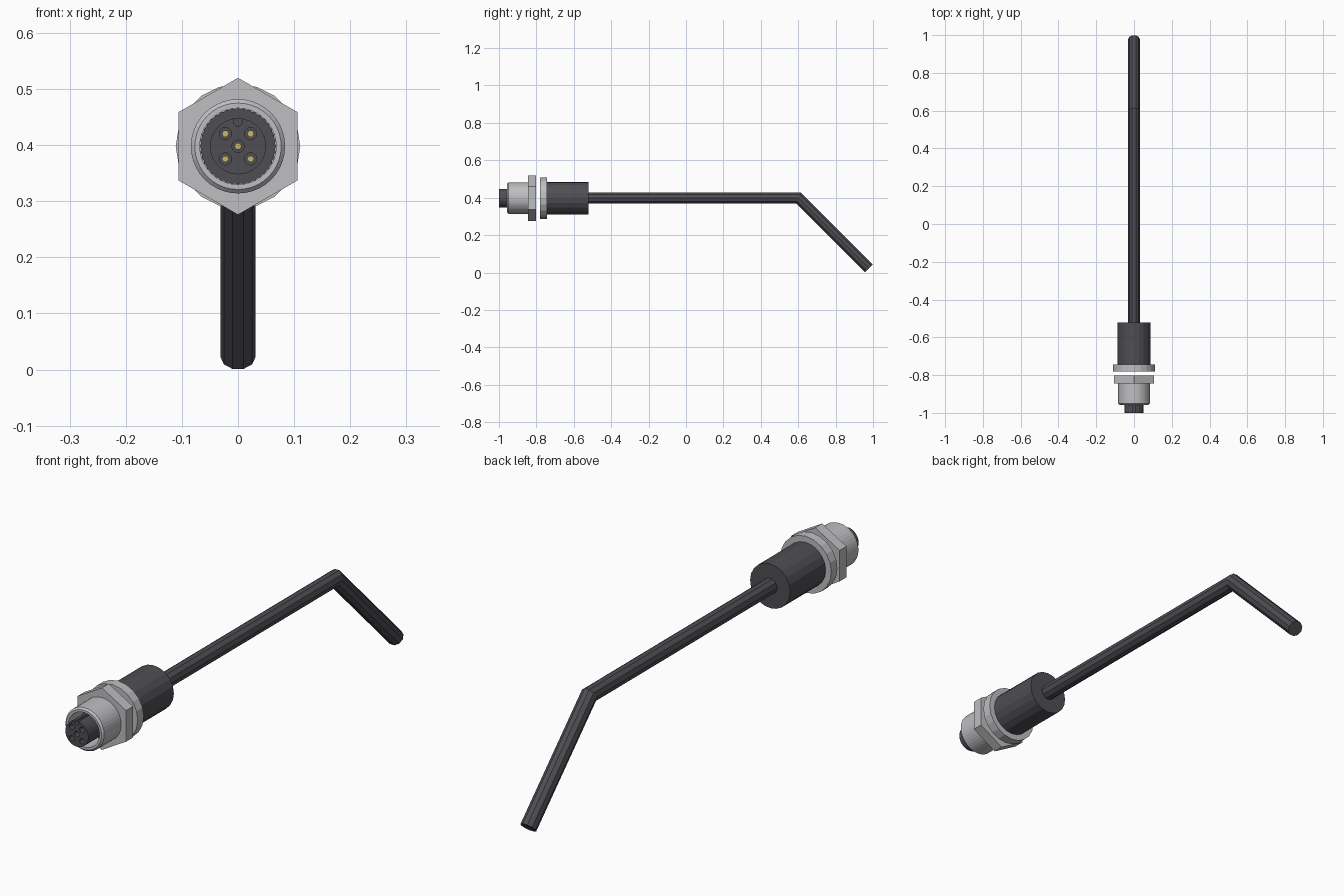
import bpy, bmesh, math
from mathutils import Matrix, Vector

cube = bpy.data.objects.get("Cube")
if cube:
    bpy.data.objects.remove(cube, do_unlink=True)

AXIS_Z = 0.398


def material(name, rgb):
    m = bpy.data.materials.new(name)
    m.use_nodes = True
    m.diffuse_color = (*rgb, 1)
    m.node_tree.nodes["Principled BSDF"].inputs["Base Color"].default_value = (*rgb, 1)
    return m


METAL = material("light grey metal", (0.52, 0.52, 0.54))
DARK = material("dark plastic", (0.078, 0.076, 0.088))
GOLD = material("gold contact", (0.58, 0.47, 0.15))


def finish(name, bm, mat):
    bmesh.ops.recalc_face_normals(bm, faces=bm.faces)
    mesh = bpy.data.meshes.new(name)
    bm.to_mesh(mesh)
    bm.free()
    mesh.materials.append(mat)
    ob = bpy.data.objects.new(name, mesh)
    bpy.context.collection.objects.link(ob)
    return ob


def add_lathe(bm, profile, sides, phase=0, x=0, z=0, teeth=None):
    """Revolve (y, radius) points about y and cap both ends; teeth maps ring index to tooth depth."""
    rings = []
    for n, (y, r) in enumerate(profile):
        depth = (teeth or {}).get(n, 0)
        ring = []
        for i in range(sides):
            a = phase + math.tau * i / sides
            rr = r - depth * (i % 2)
            ring.append(bm.verts.new((x + rr * math.cos(a), y, AXIS_Z + z + rr * math.sin(a))))
        rings.append(ring)
    for a, b in zip(rings, rings[1:]):
        for i in range(sides):
            j = (i + 1) % sides
            bm.faces.new((a[i], a[j], b[j], b[i]))
    bm.faces.new(rings[0])
    bm.faces.new(rings[-1])


def lathe(name, profile, sides, mat, **kw):
    bm = bmesh.new()
    add_lathe(bm, profile, sides, **kw)
    return finish(name, bm, mat)


# Threaded shell: dark toothed bore inside a chamfered metal sleeve
lathe("shell", [(-0.86, 0.068), (-0.957, 0.068), (-0.957, 0.077),
                (-0.950, 0.084), (-0.82, 0.084)], 40, METAL)
lathe("bore_lining", [(-0.862, 0.068), (-0.865, 0.068)], 80, DARK, teeth={0: 0.002, 1: 0.002})

# Hexagonal nut, then the separate flange behind a narrow gap
lathe("hex_nut", [(-0.845, 0.122), (-0.802, 0.122)], 6, METAL, phase=math.pi / 2)
lathe("flange", [(-0.781, 0.111), (-0.743, 0.111)], 20, METAL)
lathe("rear_body", [(-0.75, 0.087), (-0.522, 0.087)], 20, DARK)

# Socket insert with contact holes and a keyway
insert = lathe("socket_insert", [(-1.0, 0.05), (-0.85, 0.05)], 32, DARK)
P = 0.0225
holes = [(0, 0)] + [(sx * P, sz * P) for sx in (-1, 1) for sz in (-1, 1)]
bm = bmesh.new()
for hx, hz in holes:
    add_lathe(bm, [(-1.02, 0.011), (-0.96, 0.011)], 12, x=hx, z=hz)
add_lathe(bm, [(-1.02, 0.008), (-0.92, 0.008)], 12, x=0, z=0.044)
cutter = finish("hole_cutter", bm, DARK)
cutter.hide_render = True
mod = insert.modifiers.new("holes", "BOOLEAN")
mod.operation = "DIFFERENCE"
mod.solver = "EXACT"
mod.object = cutter
bpy.context.view_layer.objects.active = insert
bpy.ops.object.modifier_apply(modifier=mod.name)
bpy.data.objects.remove(cutter, do_unlink=True)

# Gold contacts at the bottom of the holes
bm = bmesh.new()
for hx, hz in holes:
    add_lathe(bm, [(-0.975, 0.0065), (-0.955, 0.0065)], 6, x=hx, z=hz)
finish("contacts", bm, GOLD)

# Cable: ten-sided tube with a mitred bend
path = [(Vector((0, -0.53, AXIS_Z)), 0, 1),
        (Vector((0, 0.602, AXIS_Z)), math.pi / 8, 1 / math.cos(math.pi / 8)),
        (Vector((0, 0.978, 0.022)), math.pi / 4, 1)]
bm = bmesh.new()
rings = []
for centre, tilt, stretch in path:
    turn = Matrix.Rotation(-tilt, 3, "X")
    ring = []
    for i in range(10):
        a = math.tau * i / 10
        offset = Vector((0.031 * math.cos(a), 0, 0.031 * stretch * math.sin(a)))
        ring.append(bm.verts.new(centre + turn @ offset))
    rings.append(ring)
for a, b in zip(rings, rings[1:]):
    for i in range(10):
        j = (i + 1) % 10
        bm.faces.new((a[i], a[j], b[j], b[i]))
bm.faces.new(rings[0])
bm.faces.new(rings[-1])
finish("cable", bm, DARK)
